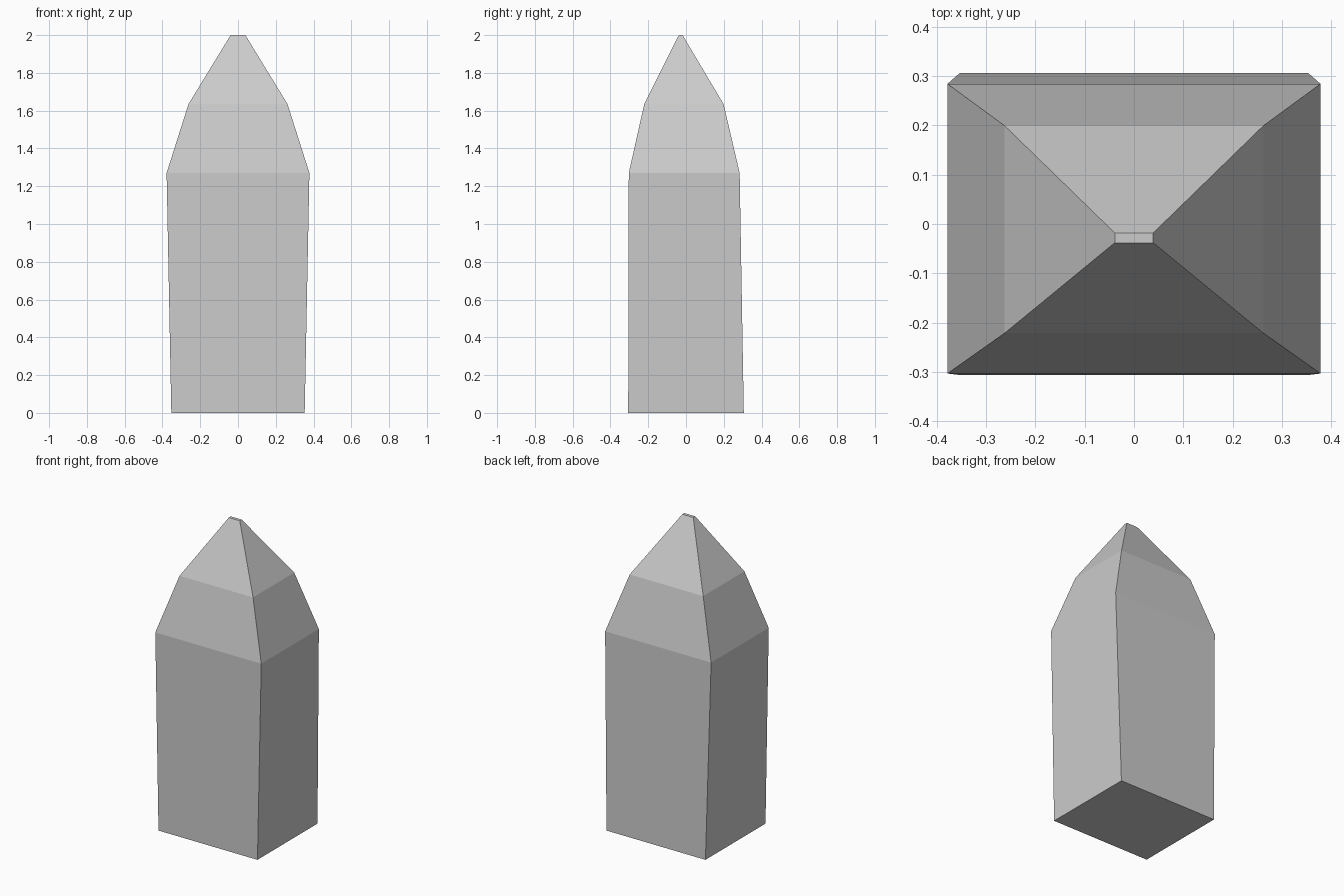
import bpy, bmesh

if "Cube" in bpy.data.objects:
    bpy.data.objects.remove(bpy.data.objects["Cube"])

# Rectangular cross-sections: z, half width, front y, back y
SECTIONS = [
    (0.0, 0.353, -0.306, 0.306),
    (1.27, 0.378, -0.303, 0.284),
    (1.635, 0.262, -0.221, 0.199),
    (2.0, 0.039, -0.038, -0.018),
]


def loft(name, sections):
    bm = bmesh.new()
    rings = [[bm.verts.new(p) for p in ((-w, f, z), (w, f, z), (w, b, z), (-w, b, z))]
             for z, w, f, b in sections]
    for low, high in zip(rings, rings[1:]):
        for i in range(4):
            j = (i + 1) % 4
            bm.faces.new((low[i], low[j], high[j], high[i]))
    bm.faces.new(rings[0][::-1])
    bm.faces.new(rings[-1])
    bmesh.ops.recalc_face_normals(bm, faces=bm.faces)
    mesh = bpy.data.meshes.new(name)
    bm.to_mesh(mesh)
    bm.free()
    obj = bpy.data.objects.new(name, mesh)
    bpy.context.collection.objects.link(obj)
    return obj


# Pointed four-sided post
loft("pointed_post", SECTIONS)
